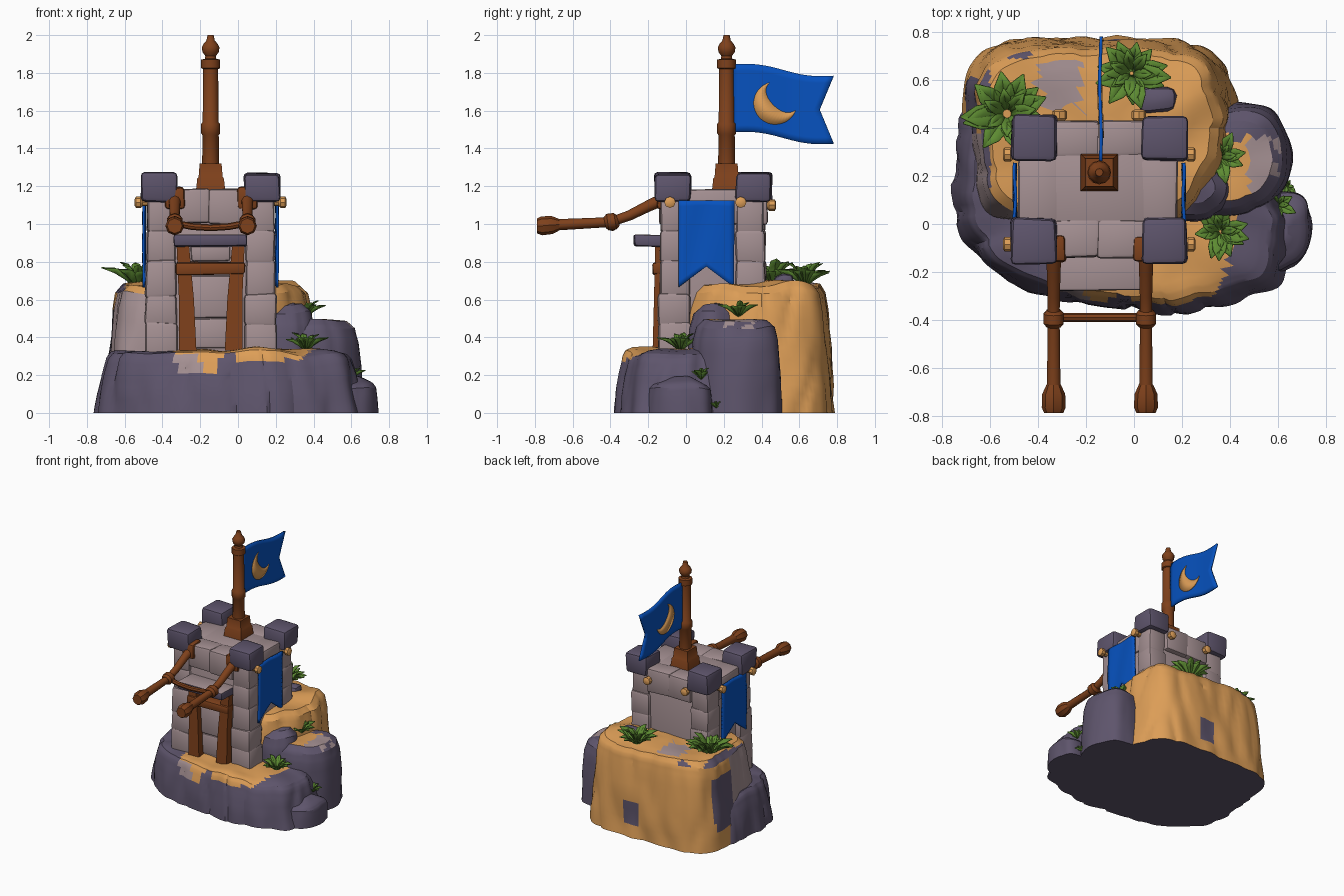
import bpy, bmesh, math, random
from mathutils import Vector, noise

if "Cube" in bpy.data.objects:
    bpy.data.objects.remove(bpy.data.objects["Cube"])

random.seed(4)
TX = -0.145  # tower centre line


def material(name, rgb):
    m = bpy.data.materials.new(name)
    m.diffuse_color = (*rgb, 1)
    m.use_nodes = True
    m.node_tree.nodes["Principled BSDF"].inputs["Base Color"].default_value = m.diffuse_color
    return m


PURPLE = material("purple rock", (0.112, 0.09, 0.15))
STONE = material("pale stone", (0.375, 0.28, 0.29))
TAN = material("tan earth", (0.72, 0.34, 0.095))
WOOD = material("brown wood", (0.21, 0.052, 0.011))
BLUE = material("blue cloth", (0.002, 0.084, 0.52))
GREEN = material("green leaf", (0.11, 0.26, 0.032))


def finish(bm, name, mats, rule=None, angle=40, normals=True):
    if normals:
        bmesh.ops.recalc_face_normals(bm, faces=bm.faces[:])
    bm.normal_update()
    for f in bm.faces:
        f.smooth = True
        if rule:
            f.material_index = rule(f.calc_center_median(), f.normal)
    me = bpy.data.meshes.new(name)
    bm.to_mesh(me)
    bm.free()
    for m in mats:
        me.materials.append(m)
    me.set_sharp_from_angle(angle=math.radians(angle))
    ob = bpy.data.objects.new(name, me)
    bpy.context.collection.objects.link(ob)
    return ob


def block(name, lo, hi, mats, bevel=0.02, jitter=0.008, rule=None):
    """Slightly uneven box with rounded edges."""
    bm = bmesh.new()
    bmesh.ops.create_cube(bm, size=1)
    for v in bm.verts:
        for i in range(3):
            v.co[i] = (hi[i] if v.co[i] > 0 else lo[i]) + random.uniform(-jitter, jitter)
    bmesh.ops.bevel(bm, geom=bm.edges[:], offset=bevel, segments=2, affect='EDGES', profile=0.5)
    return finish(bm, name, mats, rule)


def tube(name, pts, radii, mat, sides=10, turn=0.0):
    """Closed tube through points with a radius at each point."""
    pts = [Vector(p) for p in pts]
    bm, rings = bmesh.new(), []
    for i, p in enumerate(pts):
        d = (pts[min(i + 1, len(pts) - 1)] - pts[max(i - 1, 0)]).normalized()
        a = d.cross(Vector((1, 0, 0)) if abs(d.x) < 0.9 else Vector((0, 0, 1))).normalized()
        b = d.cross(a)
        ang = [turn + 2 * math.pi * k / sides for k in range(sides)]
        rings.append([bm.verts.new(p + radii[i] * (a * math.cos(t) + b * math.sin(t))) for t in ang])
    for r, s in zip(rings, rings[1:]):
        for k in range(sides):
            bm.faces.new((r[k], r[(k + 1) % sides], s[(k + 1) % sides], s[k]))
    bm.faces.new(rings[0])
    bm.faces.new(rings[-1])
    return finish(bm, name, [mat])


def rock(name, outline, centre, rings, rule, rough=0.04, n=120):
    """Loft a smooth outline through (height, scale) rings with creased sides."""
    k, loop = len(outline), []
    for i in range(n):
        t = i * k / n
        j, u = int(t), t - int(t)
        p = [Vector(outline[(j + d) % k]) for d in (-1, 0, 1, 2)]
        loop.append(0.5 * (2 * p[1] + (p[2] - p[0]) * u + (2 * p[0] - 5 * p[1] + 4 * p[2] - p[3]) * u * u
                           + (3 * p[1] - p[0] - 3 * p[2] + p[3]) * u ** 3))
    fine = [((a[0] * (3 - s) + b[0] * s) / 3, (a[1] * (3 - s) + b[1] * s) / 3)
            for a, b in zip(rings, rings[1:]) for s in range(3)] + [rings[-1]]
    c, bm, rows = Vector(centre), bmesh.new(), []
    for z, s in fine:
        row = []
        for p in loop:
            q = c + (p - c) * s
            d = rough * (0.3 - 1.0 * max(0, 0.4 - 1.6 * abs(noise.noise(Vector((p.x * 5, p.y * 5, z * 1.5))))))
            d += 0.4 * rough * noise.noise(Vector((p.x * 9, p.y * 9, z * 4 + 7)))
            q += (p - c).normalized() * d * s
            dz = 0.03 * noise.noise(Vector((q.x * 5, q.y * 5, 3))) * min(1, z / 0.15)
            row.append(bm.verts.new((q.x, q.y, z + dz)))
        rows.append(row)
    for r, s in zip(rows, rows[1:]):
        for i in range(n):
            bm.faces.new((r[i], r[(i + 1) % n], s[(i + 1) % n], s[i]))
    bm.faces.new(rows[0])
    bm.faces.new(rows[-1])
    return finish(bm, name, [PURPLE, STONE, TAN], lambda p, m: 0 if m.z < -0.7 else rule(p, m), 30)


# ---- rocks: colour slots 0 purple, 1 stone, 2 tan
def base_rule(c, n):
    if c.y < -0.1 and -0.33 < c.x < -0.1 and c.z > 0.22:
        return 1 if c.x < -0.2 and c.z < 0.31 else 2
    if n.z > 0.55:
        return 2 if -0.34 < c.x < 0.42 - 0.4 * max(0, -0.1 - c.y) and c.z > 0.28 else 0
    return 2 if c.y < 0 and -0.02 < c.x < 0.33 and c.z > 0.28 else 0


def back_rule(c, n):
    if n.z > 0.6:
        if c.x < -0.6 or (c.x < -0.42 and c.y > 0.69):
            return 0
        return 1 if -0.4 < c.x < -0.22 and 0.48 < c.y < 0.68 else 2
    if c.y > 0.61:
        return 0 if -0.13 < c.x < 0.0 and 0.08 < c.z < 0.27 else 2
    if c.x < -0.4:
        if c.y > 0.38:
            return 0 if 0.15 < c.z < 0.53 else 2
        return 1 if c.z > 0.27 else 0
    return 2


def boulder_rule(c, n):
    if n.z > 0.75 and c.x > 0.3 and c.y < 0.36:
        return 1 if c.x > 0.48 else 2
    return 0


rock("base_rock", [(-0.75, 0.19), (-0.72, -0.04), (-0.57, -0.21), (-0.31, -0.31), (0, -0.35), (0.19, -0.37),
                   (0.42, -0.32), (0.61, -0.25), (0.66, -0.05), (0.62, 0.12), (0.45, 0.45), (0, 0.6),
                   (-0.5, 0.62), (-0.71, 0.45)], (-0.05, 0.12),
     [(0, 0.995), (0.1, 0.975), (0.2, 0.945), (0.285, 0.905), (0.312, 0.87), (0.325, 0.8), (0.34, 0.6),
      (0.34, 0.2)], base_rule)
rock("back_rock", [(-0.65, 0.1), (-0.69, 0.35), (-0.69, 0.6), (-0.57, 0.75), (-0.2, 0.775), (0.2, 0.755),
                   (0.36, 0.67), (0.42, 0.45), (0.38, 0.2), (0.2, 0.01), (-0.2, -0.02), (-0.52, 0.0)], (-0.14, 0.4),
     [(0, 1), (0.15, 0.985), (0.35, 0.955), (0.55, 0.915), (0.64, 0.88), (0.68, 0.81), (0.69, 0.6), (0.69, 0.15)],
     back_rule)
rock("right_boulder", [(0.15, 0.06), (0.4, 0.03), (0.57, 0.09), (0.66, 0.27), (0.58, 0.47), (0.42, 0.5),
                       (0.2, 0.42)], (0.4, 0.26),
     [(0, 1), (0.2, 0.98), (0.38, 0.93), (0.45, 0.85), (0.485, 0.68), (0.495, 0.15)], boulder_rule, 0.02, 60)
rock("upper_boulder", [(0.17, 0.05), (0.32, 0.03), (0.4, 0.15), (0.32, 0.28), (0.17, 0.28)], (0.27, 0.16),
     [(0.3, 1), (0.45, 0.97), (0.53, 0.83), (0.57, 0.5), (0.575, 0.1)], lambda c, n: 0, 0.02, 40)
rock("small_rock", [(0.46, -0.16), (0.6, -0.21), (0.72, -0.1), (0.725, 0.09), (0.64, 0.13), (0.5, 0.08)],
     (0.6, -0.03), [(0, 1), (0.08, 0.98), (0.13, 0.95), (0.15, 0.84), (0.19, 0.3), (0.19, 0.1)],
     lambda c, n: 0, 0.02, 48)
block("plateau_stone", (0.03, 0.47, 0.64), (0.17, 0.57, 0.73), [PURPLE], 0.035, 0.015)

# ---- tower: core, corner columns of stacked blocks, wall blocks, corner caps
block("tower_core", (-0.455, -0.11, 0.28), (0.165, 0.39, 1.15), [STONE])
levels = [0.28, 0.47, 0.62, 0.8, 0.96, 1.15]
for sx in (-1, 1):
    for sy in (-1, 1):
        cx, cy = TX + sx * 0.262, 0.14 + sy * 0.2
        for i, (a, b) in enumerate(zip(levels, levels[1:])):
            g = 0.09 - 0.005 * i + random.uniform(-0.006, 0.006)
            block("column_block", (cx - g, cy - g, a - 0.012), (cx + g, cy + g, b + 0.012), [STONE], 0.022, 0.006)
        mx, my = TX + sx * 0.272, 0.145 + sy * 0.215
        block("corner_cap", (mx - 0.095, my - 0.095, 1.115), (mx + 0.095, my + 0.095, 1.27), [PURPLE], 0.022, 0.007)
for y0, y1 in ((-0.14, 0.02), (0.28, 0.43)):
    for x0, x1 in ((-0.34, TX), (TX - 0.01, 0.05)):
        block("parapet_block", (x0, y0, 1.0), (x1, y1, 1.185), [STONE], 0.018, 0.006)
for x0, x1 in ((-0.48, -0.31), (0.02, 0.18)):
    block("side_parapet", (x0, 0.0, 1.0), (x1, 0.28, 1.18), [STONE], 0.02, 0.006)
block("tower_deck", (-0.34, 0.0, 1.08), (0.05, 0.3, 1.175), [STONE], 0.012, 0.004)
for z0, z1 in ((0.34, 0.5), (0.5, 0.73), (0.8, 0.9)):
    block("door_panel", (-0.25, -0.125, z0), (-0.04, -0.05, z1), [STONE], 0.015, 0.005)

# ---- doorway: leaning posts, beam and stone ledge
for s in (-1, 1):
    tube("door_post", [(TX + s * 0.122, -0.13, 0.33), (TX + s * 0.128, -0.13, 0.6), (TX + s * 0.148, -0.13, 0.9)],
         [0.066, 0.056, 0.046], WOOD, 4, math.pi / 4)
block("door_beam", (-0.33, -0.175, 0.73), (0.035, -0.09, 0.8), [WOOD], 0.014, 0.006)
block("door_ledge", (-0.34, -0.275, 0.88), (0.045, -0.1, 0.945), [PURPLE, STONE], 0.012, 0.005,
      lambda c, n: 1 if n.z > 0.6 else 0)

# ---- front arms with bindings, tips and cross rope
for x in (-0.335, 0.05):
    block("arm_socket", (x - 0.05, -0.155, 1.08), (x + 0.05, -0.05, 1.195), [WOOD], 0.018, 0.006)
    tube("arm", [(x, -0.1, 1.14), (x, -0.2, 1.095), (x, -0.3, 1.045), (x, -0.4, 1.01), (x, -0.7, 0.995)],
         [0.034, 0.03, 0.027, 0.026, 0.03], WOOD)
    tube("arm_binding", [(x, -0.36, 1.02), (x, -0.375, 1.015), (x, -0.415, 1.01), (x, -0.43, 1.007)],
         [0.03, 0.044, 0.044, 0.03], WOOD)
    tube("arm_tip", [(x, -0.67, 0.997), (x, -0.71, 0.995), (x, -0.765, 0.99), (x, -0.788, 0.99)],
         [0.03, 0.048, 0.05, 0.04], WOOD, 8)
tube("cross_rope", [(TX + 0.195 * t, -0.39, 0.98 + 0.025 * t * t) for t in (-1, -0.5, 0, 0.5, 1)],
     [0.018] * 5, WOOD, 8)

# ---- flagpole
PX, PY = TX, 0.215
tube("pole_base", [(PX, PY, z) for z in (1.16, 1.24, 1.25, 1.32)], [0.112, 0.1, 0.09, 0.082], WOOD, 4, math.pi / 4)
tube("pole", [(PX, PY, z) for z in (1.3, 1.47, 1.48, 1.53, 1.54, 1.82, 1.825, 1.87, 1.875, 1.89, 1.91, 1.935, 1.955,
                                    1.972, 2.0)],
     [0.045, 0.043, 0.05, 0.05, 0.042, 0.04, 0.05, 0.05, 0.03, 0.028, 0.043, 0.047, 0.036, 0.022, 0.016], WOOD, 12)


# ---- cloth: grid with a notched end
def cloth(name, fn, thick, nu=14, nv=10):
    bm = bmesh.new()
    g = [[bm.verts.new(fn(i / nu, j / nv)) for j in range(nv + 1)] for i in range(nu + 1)]
    for i in range(nu):
        for j in range(nv):
            bm.faces.new((g[i][j], g[i + 1][j], g[i + 1][j + 1], g[i][j + 1]))
    ob = finish(bm, name, [BLUE])
    mod = ob.modifiers.new("thickness", 'SOLIDIFY')
    mod.thickness, mod.offset = thick, 0


def wave(y):
    return TX + 0.005 + 0.003 * math.sin((y - 0.25) * 14)


def flag_point(u, v):
    y = 0.25 + u * (0.533 - 0.075 * (1 - abs(2 * v - 1)))
    return (wave(y), y, 1.485 + 0.36 * v - 0.06 * u + 0.014 * math.sin(u * 2 * math.pi))


cloth("flag", flag_point, 0.014)
for side in (-1, 1):
    cloth("side_banner", lambda u, v: (TX + side * (0.352 + 0.003 * math.sin(v * 9 + u * 3)), -0.04 + 0.295 * v,
                                       1.125 - u * (0.46 - 0.11 * (1 - abs(2 * v - 1)))), 0.014)
    for y in (-0.085, 0.29):
        tube("banner_peg", [(TX + side * d, y, 1.115) for d in (0.3, 0.36, 0.37, 0.395, 0.402)],
             [0.02, 0.02, 0.03, 0.03, 0.018], TAN, 8)
    tube("back_peg", [(TX + side * 0.165, y, 1.1) for y in (0.38, 0.43, 0.44, 0.47, 0.477)],
         [0.02, 0.02, 0.03, 0.03, 0.018], TAN, 8)
    # crescent plate on each face of the flag
    bm, rows = bmesh.new(), []
    for i in range(25):
        t = i / 24
        a = math.radians(105 + 235 * t)
        outer = Vector((0.473 + 0.115 * math.cos(a), 1.64 + 0.113 * math.sin(a)))
        b = math.radians(145 + 160 * t)
        inner = Vector((0.525 + 0.088 * math.cos(b), 1.692 + 0.088 * math.sin(b)))
        inner = outer.lerp(inner, math.sin(math.pi * t) ** 0.4 if 0 < i < 24 else 0.02)
        rows.append([bm.verts.new((wave(p.x) + side * 0.0095, p.x, p.y)) for p in (outer, inner)])
    for r, s in zip(rows, rows[1:]):
        bm.faces.new((r[0], s[0], s[1], r[1]) if side > 0 else (r[1], s[1], s[0], r[0]))
    moon = finish(bm, "flag_crescent", [TAN], normals=False)
    mod = moon.modifiers.new("thickness", 'SOLIDIFY')
    mod.thickness, mod.offset = 0.003, 0


# ---- leafy plants: folded pointed blades, low outer ring and upright heart
def plant(pos, size, count):
    bm = bmesh.new()
    for i in range(count):
        a = i * 2.4 + random.uniform(-0.2, 0.2)
        inner = i % 3 == 0
        L = size * random.uniform(0.85, 1.1) * (0.6 if inner else 1)
        rise = L * (2.6 if inner else 1.15)
        d, s = Vector((math.cos(a), math.sin(a), 0)), Vector((-math.sin(a), math.cos(a), 0))
        rows = []
        for t, w in ((0, 0.1), (0.35, 0.25), (0.65, 0.21), (1, 0.01)):
            p = Vector(pos) + d * L * t + Vector((0, 0, rise * (t - 0.5 * t * t)))
            up = Vector((0, 0, 0.3 * w * L))
            rows.append([bm.verts.new(q) for q in (p - s * w * L + up, p - up, p + s * w * L + up)])
        for r, q in zip(rows, rows[1:]):
            for k in (0, 1):
                bm.faces.new((r[k], q[k], q[k + 1], r[k + 1]))
    for f in bm.faces:  # blades face upwards
        f.normal_update()
        if f.normal.z < 0:
            f.normal_flip()
    ob = finish(bm, "plant", [GREEN], angle=25, normals=False)
    mod = ob.modifiers.new("thickness", 'SOLIDIFY')
    mod.thickness = 0.004


for pos, size, count in (((-0.53, 0.46, 0.66), 0.185, 20), ((-0.01, 0.63, 0.67), 0.15, 18),
                         ((0.36, 0.28, 0.51), 0.105, 14), ((0.36, -0.03, 0.33), 0.115, 15),
                         ((0.6, 0.08, 0.18), 0.075, 10), ((0.64, 0.16, 0.03), 0.045, 8)):
    plant(pos, size, count)
